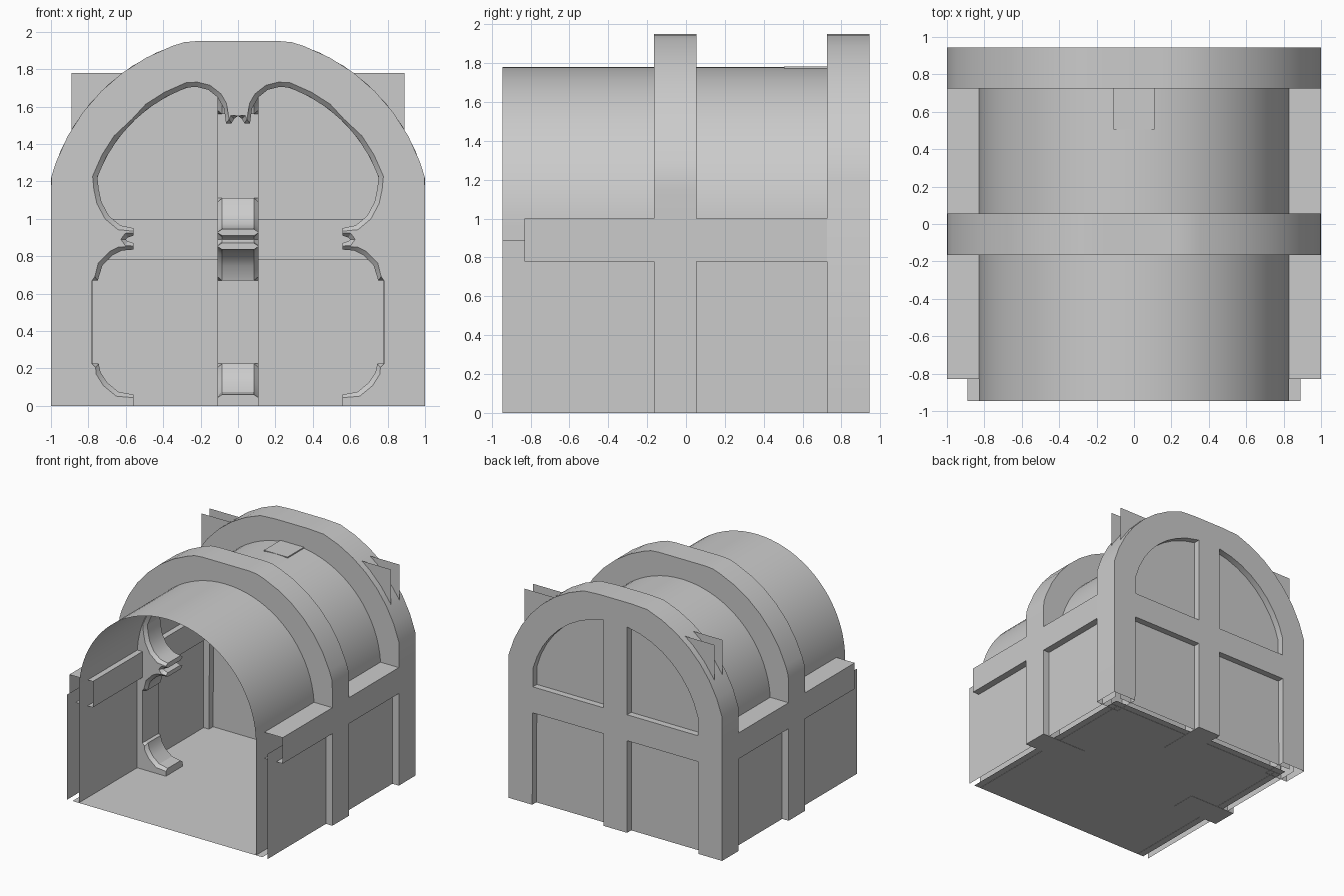
import bpy, bmesh, math
from mathutils import Vector

cube = bpy.data.objects.get("Cube")
if cube:
    bpy.data.objects.remove(cube, do_unlink=True)

stone = bpy.data.materials.new("grey stone")
stone.use_nodes = True
GREY = (0.6, 0.6, 0.6, 1)
stone.diffuse_color = GREY
stone.node_tree.nodes["Principled BSDF"].inputs["Base Color"].default_value = GREY

SPRING = 0.95        # height of the arch centre
IN, OUT = 0.78, 1.0  # inner and outer face of the ribs
RADIUS, TOP = 1.035, 1.95  # outside of the arches


def finish(name, bm, mirror=False):
    mesh = bpy.data.meshes.new(name)
    bm.to_mesh(mesh)
    bm.free()
    mesh.materials.append(stone)
    obj = bpy.data.objects.new(name, mesh)
    bpy.context.collection.objects.link(obj)
    if mirror:
        obj.modifiers.new("mirror", "MIRROR").use_clip = True
    bpy.ops.object.select_all(action='DESELECT')
    obj.select_set(True)
    bpy.context.view_layer.objects.active = obj
    bpy.ops.object.shade_smooth_by_angle(angle=math.radians(28))
    return obj


def sheet(name, corners, mirror=False):
    bm = bmesh.new()
    bm.faces.new([bm.verts.new(c) for c in corners])
    return finish(name, bm, mirror)


def tube(name, path, a, b, along, closed=True, mirror=False):
    """Open-ended sheet: a 2D path swept along x or y."""
    bm = bmesh.new()
    ends = [[bm.verts.new((t, u, v) if along == "x" else (u, t, v)) for u, v in path]
            for t in (a, b)]
    n = len(path)
    for i in range(n if closed else n - 1):
        j = (i + 1) % n
        bm.faces.new((ends[0][i], ends[0][j], ends[1][j], ends[1][i]))
    bmesh.ops.recalc_face_normals(bm, faces=bm.faces)
    return finish(name, bm, mirror)


def inset(path, amount):
    """Push the flared part of an inner outline into the solid."""
    pts, result = [Vector(p) for p in path], []
    for i, p in enumerate(pts):
        normal = Vector((0, 0))
        for a, b in ((i - 1, i), (i, i + 1)):
            if a >= 0 and b < len(pts):
                d = (pts[b] - pts[a]).normalized()
                normal += Vector((d.y, -d.x))
        q = p + normal.normalized() * amount
        if p.x > IN - 0.005 or i in (0, len(pts) - 1):
            q = p.copy()
        if 0.5 < p.x < 0.57 or p.x < 0.001:
            q.x = p.x
        result.append(q)
    return result


def arch_outside(p):
    """Point on the outside of an arched rib facing an inner point."""
    u, v = p
    if v <= SPRING:
        return (OUT, v)
    d = Vector((u, v - SPRING)).normalized() * RADIUS
    return (min(d.x, OUT), min(SPRING + d.y, TOP))


def post_outside(p):
    return (OUT - 0.005, p[1])


def rib(name, inner, outside, a, b, place, chamfer=0.0, mirror=False, capped=True):
    """Strip of quads between inner and outer outline, swept from a to b."""
    outer = [outside(p) for p in inner]
    cut = inset(inner, chamfer)
    layers = [(a, cut), (a + 0.025, inner), (b - 0.025, inner), (b, cut)]
    bm = bmesh.new()
    ins = [[bm.verts.new(place(p[0], t, p[1])) for p in line] for t, line in layers]
    outs = [[bm.verts.new(place(p[0], t, p[1])) for p in outer] for t, _ in layers]
    for i in range(len(inner) - 1):
        for grid in (ins, outs):
            for low, high in zip(grid, grid[1:]):
                bm.faces.new((low[i], low[i + 1], high[i + 1], high[i]))
        for k in (0, -1):
            bm.faces.new((ins[k][i], ins[k][i + 1], outs[k][i + 1], outs[k][i]))
    if capped:
        for i in ((0,) if mirror else (0, -1)):
            bm.faces.new([r[i] for r in ins] + [r[i] for r in reversed(outs)])
    bmesh.ops.remove_doubles(bm, verts=bm.verts, dist=0.0001)
    bmesh.ops.recalc_face_normals(bm, faces=bm.faces)
    return finish(name, bm, mirror)


def arc(radius, start, end, steps):
    angles = [math.radians(start + (end - start) * i / steps) for i in range(steps + 1)]
    return [(radius * math.cos(t), SPRING + radius * math.sin(t)) for t in angles]


def across(u, t, v):
    return (u, t, v)


def lengthways(u, t, v):
    return (t, u - 0.05, v)


# Shared outlines: flared foot, bracket, curl under the arch and crown
foot = [(0.56, 0), (0.56, 0.06), (0.64, 0.075), (0.70, 0.125), (0.735, 0.18), (0.745, 0.225), (IN, 0.225)]
bracket = [(IN, 0.67), (0.75, 0.67), (0.725, 0.75), (0.67, 0.805), (0.62, 0.83), (0.56, 0.835),
           (0.56, 0.87), (0.59, 0.88), (0.6, 0.89)]
bracket_top = [(u, 1.78 - v) for u, v in reversed(bracket[:-1])]
curl = [(0.59, 0.9), (0.56, 0.91), (0.56, 0.95), (0.63, 0.965), (0.69, 1.015), (0.73, 1.09), (0.745, 1.16)]
crown = [(0.22, 1.705), (0.16, 1.69), (0.11, 1.65), (0.075, 1.59), (0.064, 1.51),
         (0.035, 1.51), (0.02, 1.535), (0, 1.55)]

# Arched ribs
rib("middle_rib", foot + bracket + curl + arc(0.8, 20, 70, 6) + crown, arch_outside,
    -0.165, 0.055, across, 0.026, mirror=True)
rib("back_rib", [(IN, 0)] + arc(0.8, 15, 90, 9), arch_outside,
    0.725, 0.945, across, mirror=True, capped=False)

# Centre post of the back wall
top_flare = [(IN, 1.56), (0.75, 1.56), (0.725, 1.64), (0.67, 1.695), (0.56, 1.725), (0.555, 1.782)]
rib("back_post", foot + bracket + bracket_top + top_flare, post_outside,
    -0.11, 0.11, lengthways, 0.026)

# Horizontal beams
section = [(IN, 0.78), (OUT, 0.78), (OUT, 1.0), (IN, 1.0)]
tube("side_beam_front", section, -0.83, -0.165, "y", mirror=True)
tube("side_beam_back", section, 0.055, 0.725, "y", mirror=True)
tube("back_beam", [(u - 0.055, v) for u, v in section], 0.11, IN, "x", mirror=True)

# Vault with its inner walls, open at the front
vault = [(0.83, 0)] + arc(0.83, 0, 180, 40) + [(-0.83, 0)]
tube("vault", vault, -0.945, 0.78, "y", closed=False)

# Floor, outer side walls and double back wall
sheet("floor", [(-0.89, -0.945, 0.002), (0.89, -0.945, 0.002), (0.89, 0.84, 0.002), (-0.89, 0.84, 0.002)])
sheet("outer_side_wall", [(0.94, -0.945, 0), (0.94, 0.89, 0), (0.94, 0.89, 0.89), (0.94, -0.945, 0.89)], True)
for name, y in (("inner_back_wall", 0.78), ("outer_back_wall", 0.89)):
    sheet(name, [(-0.89, y, 0), (0.89, y, 0), (0.89, y, 1.78), (-0.89, y, 1.78)])
